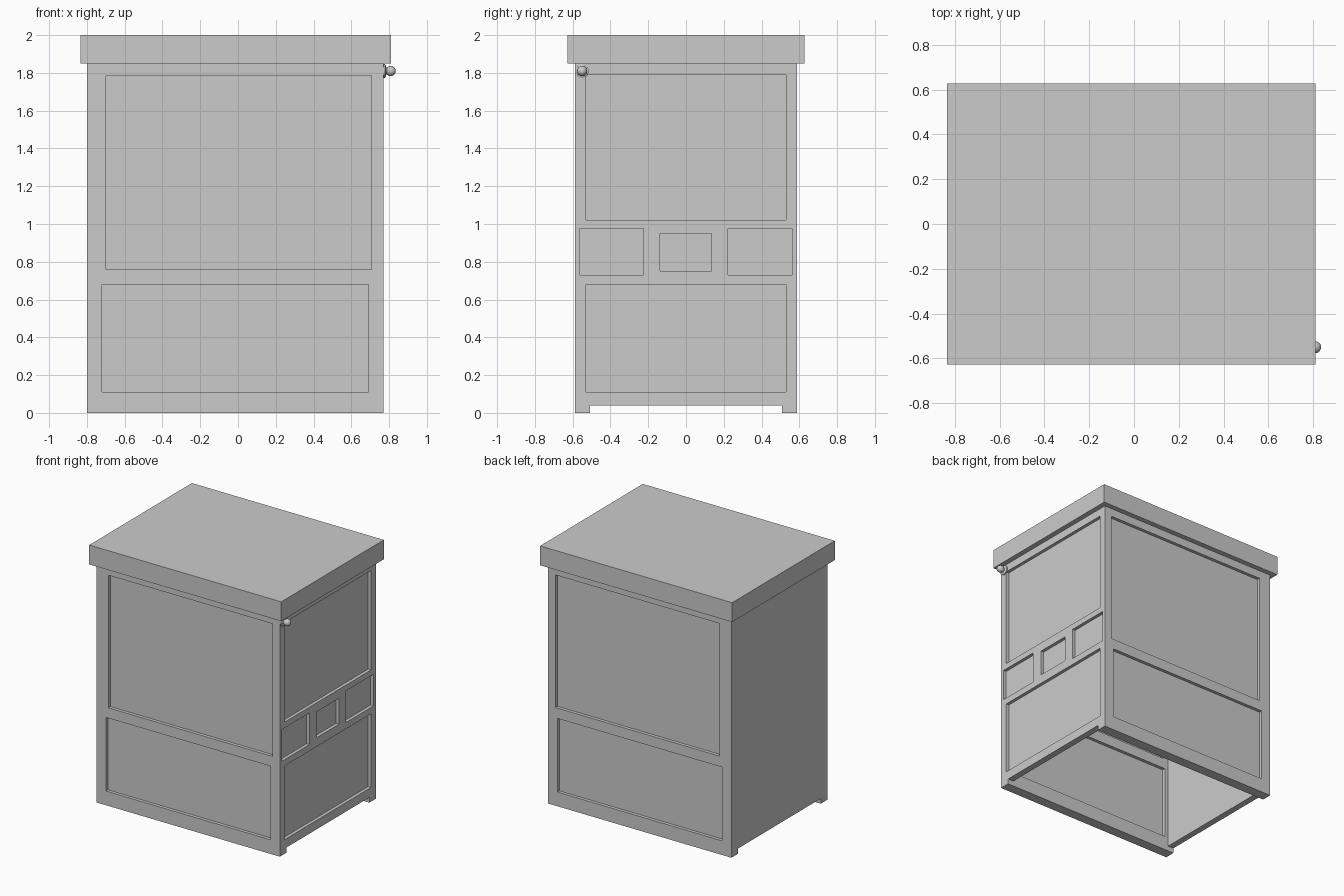
import bpy, bmesh, math
from mathutils import Matrix, Vector

if "Cube" in bpy.data.objects:
    bpy.data.objects.remove(bpy.data.objects["Cube"])


def boxes(name, spans):
    """One object made of axis-aligned boxes (x0, x1, y0, y1, z0, z1)."""
    bm = bmesh.new()
    for x0, x1, y0, y1, z0, z1 in spans:
        m = Matrix.Translation(((x0 + x1) / 2, (y0 + y1) / 2, (z0 + z1) / 2))
        bmesh.ops.create_cube(bm, size=1, matrix=m @ Matrix.Diagonal((x1 - x0, y1 - y0, z1 - z0, 1)))
    me = bpy.data.meshes.new(name)
    bm.to_mesh(me)
    bm.free()
    ob = bpy.data.objects.new(name, me)
    bpy.context.collection.objects.link(ob)
    return ob


def carve(ob, spans):
    cutter = boxes(ob.name + "_cutter", spans)
    cutter.hide_render = True
    cutter.hide_set(True)
    mod = ob.modifiers.new("recesses", 'BOOLEAN')
    mod.operation, mod.solver, mod.object = 'DIFFERENCE', 'EXACT', cutter
    bpy.context.view_layer.objects.active = ob
    bpy.ops.object.modifier_apply(modifier=mod.name)
    bpy.data.objects.remove(cutter)


LEFT, RIGHT, DEPTH, TOP = -0.80, 0.77, 0.588, 1.85
WALL, THICK, RECESS = 0.05, 0.08, 0.025
INNER = DEPTH - THICK

# Slab lid
boxes("lid", [(-0.835, 0.81, -0.628, 0.628, TOP, 2.0)])

# Front and back frames, panels recessed on both faces
for name, s in (("front_wall", -1), ("back_wall", 1)):
    wall = boxes(name, [(LEFT, RIGHT - WALL, *sorted((s * INNER, s * DEPTH)), 0, TOP)])
    cuts = []
    for x0, x1, z0, z1 in ((-0.70, 0.708, 0.76, 1.787), (-0.72, 0.69, 0.11, 0.68)):
        for a, b in ((DEPTH - RECESS, DEPTH + 0.1), (INNER - 0.1, INNER + RECESS)):
            cuts.append((x0, x1, *sorted((s * a, s * b)), z0, z1))
    carve(wall, cuts)

# Plain left wall, raised off the ground between the feet
boxes("left_wall", [(LEFT, LEFT + WALL, -INNER, INNER, 0.04, TOP)])

# Right wall with large panels, a row of three small ones and a foot notch
right = boxes("right_wall", [(RIGHT - WALL, RIGHT, -DEPTH, DEPTH, 0, TOP)])
panels = [(-0.53, 0.53, 1.02, 1.79), (-0.53, 0.53, 0.11, 0.68), (-0.56, -0.225, 0.73, 0.975),
          (-0.137, 0.135, 0.75, 0.95), (0.222, 0.56, 0.73, 0.975)]
carve(right, [(RIGHT - RECESS, RIGHT + 0.1, *p) for p in panels]
      + [(RIGHT - 0.2, RIGHT + 0.1, -INNER, INNER, -0.1, 0.04)])

# Lathed knob at the top front corner of the right wall
profile = [(0, 0), (0, 0.036), (0.008, 0.036), (0.012, 0.03), (0.014, 0.018), (0.02, 0.018)]
profile += [(0.038 - 0.027 * math.cos(a), 0.027 * math.sin(a))
            for a in (math.radians(d) for d in range(45, 181, 15))]
bm = bmesh.new()
verts = [bm.verts.new((x, r, 0)) for x, r in profile]
edges = [bm.edges.new(p) for p in zip(verts, verts[1:])]
bmesh.ops.spin(bm, geom=verts + edges, axis=Vector((1, 0, 0)), cent=(0, 0, 0),
               angle=math.tau, steps=24)
bmesh.ops.remove_doubles(bm, verts=bm.verts, dist=0.0002)
bmesh.ops.recalc_face_normals(bm, faces=bm.faces)
me = bpy.data.meshes.new("knob")
bm.to_mesh(me)
bm.free()
knob = bpy.data.objects.new("knob", me)
knob.location = (RIGHT, -0.55, 1.81)
bpy.context.collection.objects.link(knob)
bpy.ops.object.select_all(action='DESELECT')
knob.select_set(True)
bpy.context.view_layer.objects.active = knob
bpy.ops.object.shade_smooth_by_angle(angle=math.radians(35))
